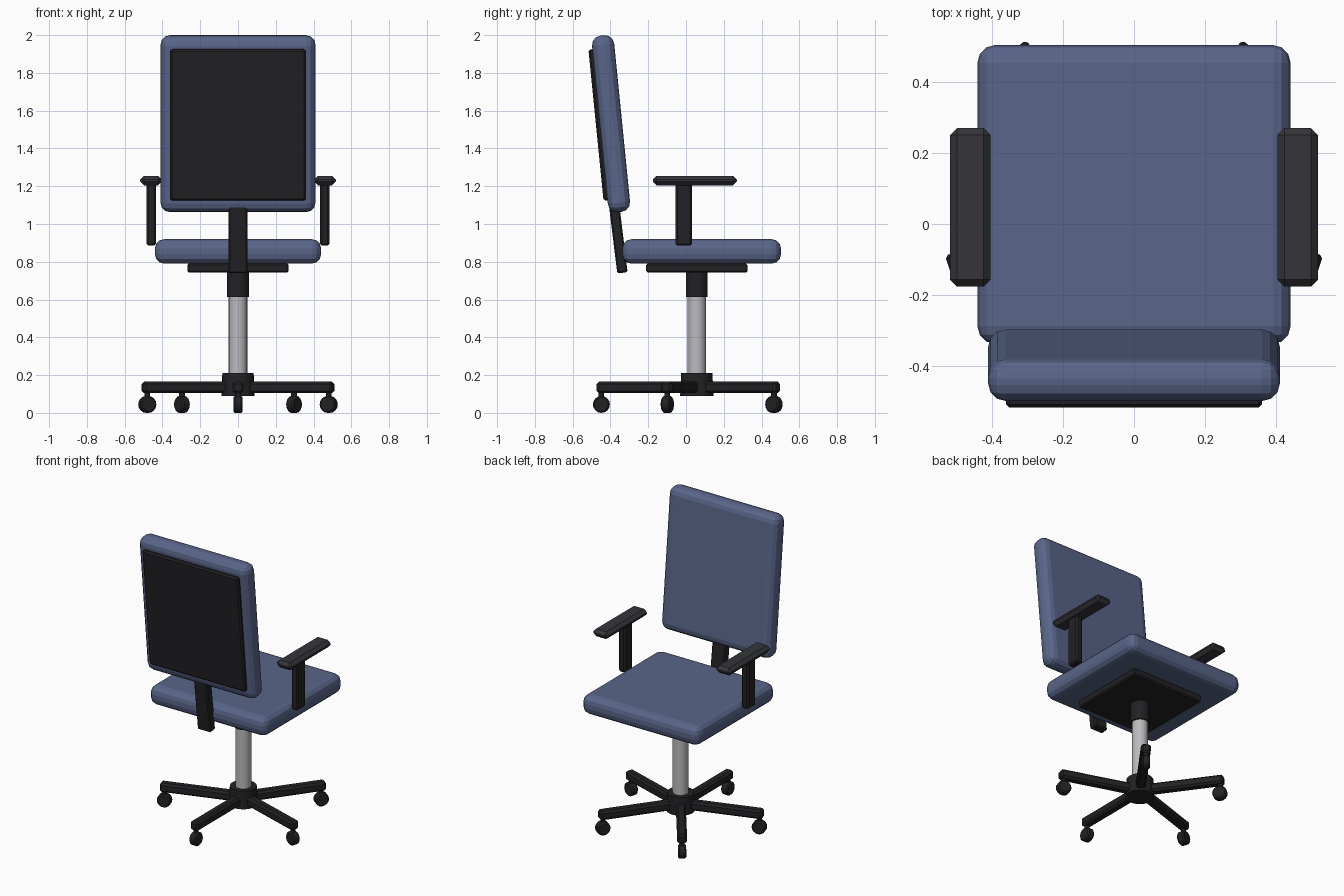
import bpy, math
from mathutils import Matrix, Vector

if "Cube" in bpy.data.objects:
    bpy.data.objects.remove(bpy.data.objects["Cube"])


def material(name, col):
    m = bpy.data.materials.new(name)
    m.diffuse_color = (*col, 1)
    m.use_nodes = True
    m.node_tree.nodes["Principled BSDF"].inputs["Base Color"].default_value = m.diffuse_color
    return m


BLUE = material("blue_fabric", (0.10, 0.13, 0.25))
BLACK = material("black_plastic", (0.016, 0.016, 0.019))
PAD = material("arm_pad_plastic", (0.035, 0.036, 0.042))
METAL = material("brushed_metal", (0.5, 0.5, 0.52))


def finish(ob, name, mat, bevel, segs):
    ob.name = name
    ob.data.materials.append(mat)
    if bevel:
        b = ob.modifiers.new("bevel", 'BEVEL')
        b.width, b.segments = bevel, segs
        b.limit_method = 'ANGLE'
        b.angle_limit = math.radians(40)
    return ob


def box(name, loc, size, mat, bevel=0.0, segs=1, rot=(0, 0, 0)):
    bpy.ops.mesh.primitive_cube_add(size=1, location=loc, rotation=rot)
    ob = bpy.context.object
    ob.data.transform(Matrix.Diagonal((*size, 1)))
    return finish(ob, name, mat, bevel, segs)


def tube(name, loc, r1, r2, depth, mat, sides=24, bevel=0.0, segs=1, rot=(0, 0, 0), smooth=True):
    bpy.ops.mesh.primitive_cone_add(vertices=sides, radius1=r1, radius2=r2,
                                    depth=depth, location=loc, rotation=rot)
    if smooth:
        bpy.ops.object.shade_smooth_by_angle(angle=math.radians(35))
    return finish(bpy.context.object, name, mat, bevel, segs)


CY = 0.057  # column axis in y

# Seat and its mounting plate
box("seat", (0, 0.083, 0.855), (0.88, 0.84, 0.13), BLUE, 0.05, 3)
box("seat_plate", (0, CY, 0.767), (0.535, 0.535, 0.05), BLACK, 0.008)

# Tilted backrest, rear shell and support bar
tilt = math.radians(5.7)
centre = Vector((0, -0.397, 1.531))
normal = Vector((0, -math.cos(tilt), -math.sin(tilt)))
box("backrest", centre, (0.82, 0.118, 0.94), BLUE, 0.05, 3, (tilt, 0, 0))
box("backrest_shell", centre + normal * 0.06, (0.72, 0.04, 0.805), BLACK, 0.01, 1, (tilt, 0, 0))
box("back_support", (0, -0.364, 0.965), (0.1, 0.055, 0.45), BLACK, 0.008, 1, (math.radians(7), 0, 0))

# Armrests on both sides
for side, s in (("left", -1), ("right", 1)):
    box(f"arm_post_{side}", (s * 0.46, -0.012, 1.05), (0.05, 0.086, 0.33), BLACK, 0.01)
    box(f"arm_pad_{side}", (s * 0.46, 0.047, 1.23), (0.115, 0.445, 0.05), PAD, 0.02)

# Gas column, sleeve and hub
tube("gas_column", (0, CY, 0.41), 0.049, 0.049, 0.44, METAL)
tube("column_sleeve", (0, CY, 0.68), 0.058, 0.058, 0.135, BLACK)
tube("base_hub", (0, CY, 0.15), 0.088, 0.083, 0.12, BLACK)

# Five-spoke base with casters
for i in range(5):
    a = math.radians(-90 + 72 * i)
    d = Vector((math.cos(a), math.sin(a), 0))
    c = Vector((0, CY, 0))
    box(f"base_leg_{i}", c + d * 0.275 + Vector((0, 0, 0.135)), (0.51, 0.06, 0.06),
        BLACK, 0.012, 1, (0, 0, a))
    tube(f"caster_stem_{i}", c + d * 0.505 + Vector((0, 0, 0.09)), 0.015, 0.015, 0.06, BLACK, 12)
    tube(f"caster_wheel_{i}", c + d * 0.505 + Vector((0, 0, 0.045)), 0.045, 0.045, 0.05,
         BLACK, 16, 0.008, 1, (math.pi / 2, 0, a), False)
